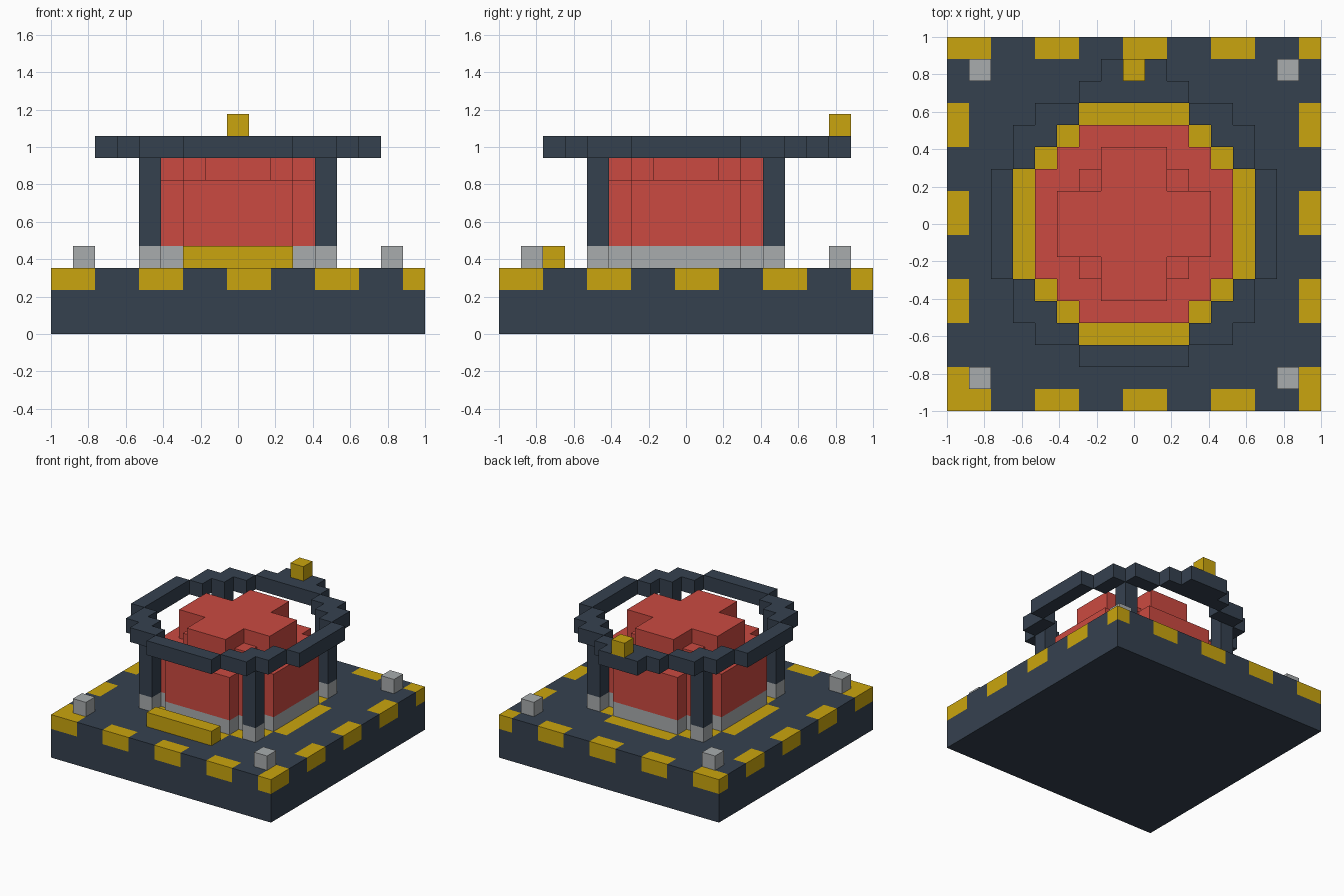
import bpy, bmesh

cube = bpy.data.objects.get("Cube")
if cube:
    bpy.data.objects.remove(cube)

U = 2 / 17      # one block
HALF = 8        # blocks either side of the centre


def linear(v):
    v /= 255
    return v / 12.92 if v <= 0.04045 else ((v + 0.055) / 1.055) ** 2.4


def material(name, *rgb):
    m = bpy.data.materials.new(name)
    m.use_nodes = True
    color = [linear(c) for c in rgb] + [1]
    m.diffuse_color = color
    bsdf = m.node_tree.nodes["Principled BSDF"]
    bsdf.inputs["Base Color"].default_value = color
    bsdf.inputs["Roughness"].default_value = 0.8
    return m


navy = material("dark_slate", 53, 65, 79)
yellow = material("warning_yellow", 202, 165, 14)
red = material("button_red", 203, 74, 65)
grey = material("light_grey", 168, 172, 174)


def cells(rule):
    """Block coordinates whose larger and smaller distances pass the rule."""
    span = range(-HALF, HALF + 1)
    return [(x, y) for x in span for y in span
            if rule(max(abs(x), abs(y)), min(abs(x), abs(y)))]


def blocks(name, plan, low, high, mats, paint=None):
    """Extrude a plan of square cells between two block levels."""
    bm = bmesh.new()
    for x, y in plan:
        bm.faces.new([bm.verts.new(((x + a) * U, (y + b) * U, low * U))
                      for a, b in ((-.5, -.5), (.5, -.5), (.5, .5), (-.5, .5))])
    bmesh.ops.remove_doubles(bm, verts=bm.verts, dist=U / 100)
    new = bmesh.ops.extrude_face_region(bm, geom=bm.faces[:], use_keep_orig=True)
    top = [v for v in new["geom"] if isinstance(v, bmesh.types.BMVert)]
    bmesh.ops.translate(bm, verts=top, vec=(0, 0, (high - low) * U))
    bmesh.ops.recalc_face_normals(bm, faces=bm.faces)
    if paint:
        for f in bm.faces:
            p = (f.calc_center_median() - f.normal * U / 4) / U
            f.material_index = int(paint(round(p.x), round(p.y)))
    mesh = bpy.data.meshes.new(name)
    bm.to_mesh(mesh)
    bm.free()
    for m in mats:
        mesh.materials.append(m)
    obj = bpy.data.objects.new(name, mesh)
    bpy.context.collection.objects.link(obj)


def deck_paint(x, y):
    big, small = max(abs(x), abs(y)), min(abs(x), abs(y))
    if big == HALF:                                  # hazard stripes on the rim
        along = x if abs(y) == HALF else y
        return (along + HALF) % 4 < 2
    return (big == 5 and small <= 2) or (big, small) == (4, 3)   # inlaid circle


# Base slab and painted deck
everywhere = cells(lambda big, small: True)
blocks("base_slab", everywhere, 0, 2, [navy])
blocks("deck", everywhere, 2, 3, [navy, yellow], deck_paint)

# Stepped round button on a grey collar
disc = cells(lambda big, small: big <= 4 and big + small <= 6)
blocks("button_collar", disc, 3, 4, [grey])
blocks("button_body", disc, 4, 7, [red])
blocks("button_shoulder", cells(lambda b, s: b <= 3 and b + s <= 4), 7, 8, [red])
blocks("button_cap", cells(lambda b, s: b <= 3 and s <= 1), 8, 9, [red])

# Guard posts with grey feet, and the corner bolts
for sx, x_name in ((1, "left"), (-1, "right")):
    for sy, y_name in ((-1, "front"), (1, "back")):
        tag = y_name + "_" + x_name
        blocks("post_foot_" + tag, [(4 * sx, 4 * sy)], 3, 4, [grey])
        blocks("guard_post_" + tag, [(4 * sx, 4 * sy)], 4, 8, [navy])
        blocks("corner_bolt_" + tag, [(7 * sx, 7 * sy)], 3, 4, [grey])

# Guard ring with a rear hinge tab and knob
ring = cells(lambda b, s: (b == 6 and s <= 2) or (b == 5 and s in (3, 4))
             or b == s == 4)
blocks("guard_ring", ring, 8, 9, [navy])
blocks("hinge_tab", [(x, 7) for x in (-1, 0, 1)], 8, 9, [navy])
blocks("hinge_knob", [(0, 7)], 9, 10, [yellow])

# Step in front of the button
blocks("front_step", [(x, -6) for x in range(-2, 3)], 3, 4, [yellow])
